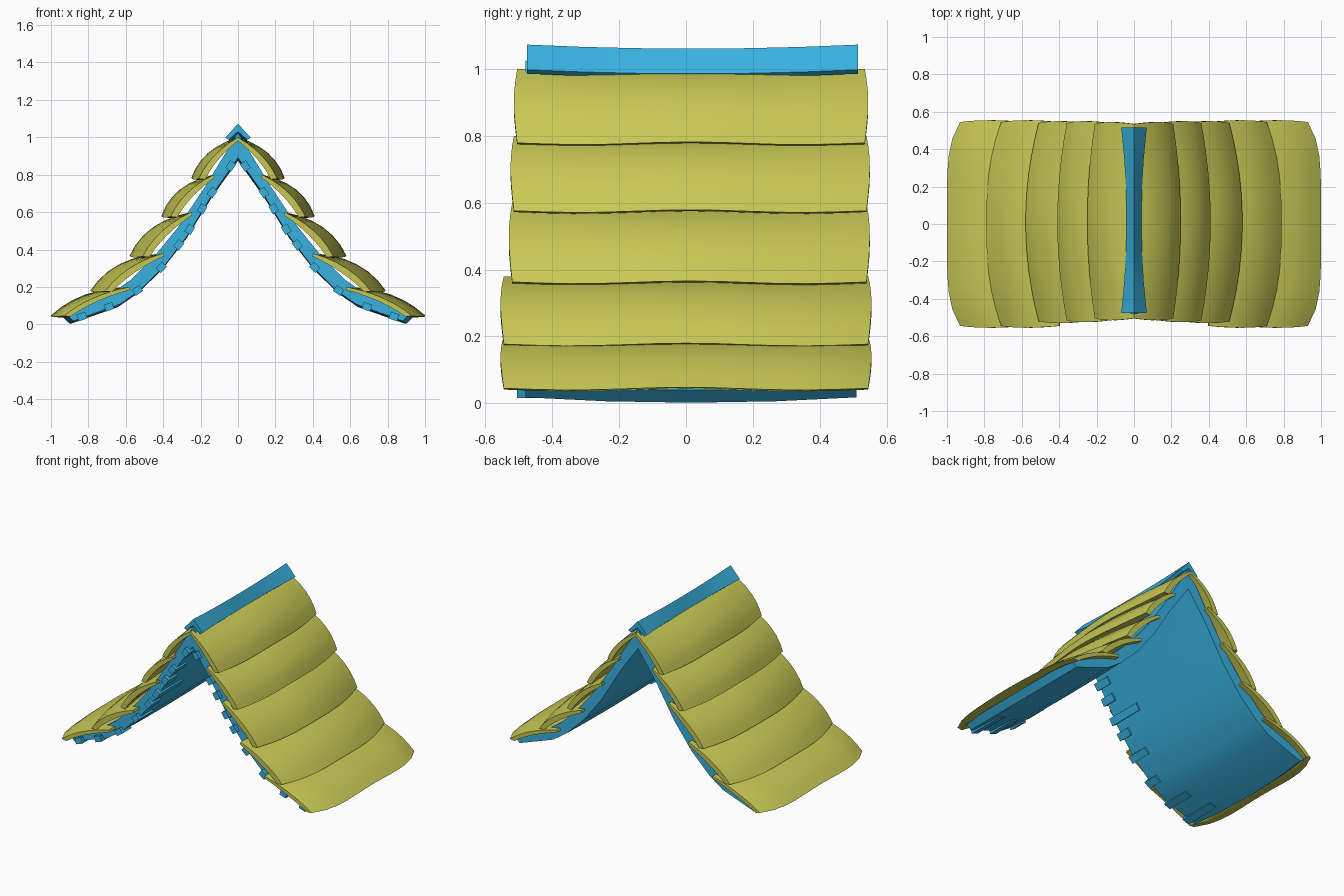
import bpy, bmesh, math
from mathutils import Vector

cube = bpy.data.objects.get("Cube")
if cube:
    bpy.data.objects.remove(cube, do_unlink=True)


def material(name, colour):
    m = bpy.data.materials.new(name)
    m.use_nodes = True
    m.diffuse_color = (*colour, 1)
    m.node_tree.nodes["Principled BSDF"].inputs["Base Color"].default_value = (*colour, 1)
    return m


STRAW = material("straw yellow", (0.58, 0.58, 0.092))
BLUE = material("painted blue", (0.04, 0.44, 0.74))


def loft(name, sections, mat):
    """Closed solid through rings of (x, y, z) points."""
    bm = bmesh.new()
    rings = [[bm.verts.new(p) for p in s] for s in sections]
    n = len(rings[0])
    for a, b in zip(rings, rings[1:]):
        for i in range(n):
            j = (i + 1) % n
            bm.faces.new((a[i], a[j], b[j], b[i]))
    bm.faces.new(rings[0])
    bm.faces.new(rings[-1])
    bmesh.ops.recalc_face_normals(bm, faces=bm.faces)
    me = bpy.data.meshes.new(name)
    bm.to_mesh(me)
    bm.free()
    me.materials.append(mat)
    ob = bpy.data.objects.new(name, me)
    bpy.context.collection.objects.link(ob)
    bpy.ops.object.select_all(action='DESELECT')
    ob.select_set(True)
    bpy.context.view_layer.objects.active = ob
    bpy.ops.object.shade_smooth_by_angle(angle=math.radians(35))
    return ob


def both_sides(half):
    """Mirror a half profile that starts on the centre line."""
    return [(-x, z) for x, z in half[:0:-1]] + half


# Curved roof deck, bowed outward halfway along its length
OUTER = [(0, 1.025), (.18, .73), (.32, .52), (.45, .36), (.57, .24), (.67, .17), (.92, .055)]
INNER = [(0, .89), (.14, .69), (.27, .475), (.40, .305), (.53, .178), (.63, .108), (.88, .018)]
deck = both_sides(OUTER) + both_sides(INNER)[::-1]
sections = []
for y in (-.48, -.24, .015, .27, .51):
    bow = 1 - ((y - .015) / .495) ** 2
    sections.append([(x * (1 + .02 * bow), y, z - .016 * bow) for x, z in deck])
loft("roof_deck", sections, BLUE)

# Ridge cap, pinched and sagging in the middle
cap = both_sides([(0, 1.073), (.068, .998), (.05, .986)]) + [(0, 1.03)]
sections = []
for i in range(7):
    t = i / 3 - 1
    pinch = .58 + .42 * t * t
    sections.append([(x * pinch, .02 + .495 * t, z - .012 * (1 - t * t))
                     for x, z in cap])
loft("ridge_cap", sections, BLUE)


# Thatch courses: upper edge, lower lip, bulge, end taper, taper power, front y, back y
COURSES = [
    ((0, 1.0), (.25, .778), .085, .04, 2, -.505, .535),
    ((.13, .80), (.41, .575), .10, .05, 2, -.515, .54),
    ((.25, .60), (.58, .362), .105, .07, 2, -.52, .54),
    ((.40, .38), (.79, .176), .11, .08, 2.5, -.545, .545),
    ((.58, .20), (1.0, .044), .085, .07, 5, -.545, .545),
]
STEPS = 7


def bezier(a, c, b, t):
    return a * (1 - t) ** 2 + c * 2 * t * (1 - t) + b * t * t


def course_ring(top, lip, bulge, taper, power, y, t, side):
    top, lip = Vector(top), Vector(lip)
    end = abs(t) ** power
    chord = (lip - top).normalized()
    normal = Vector((-chord.y, chord.x))
    ring = []
    for inside in (False, True):
        a, b, swell = top.copy(), lip.copy(), bulge * (1 - .45 * end)
        if inside:
            # Underside thins toward the ends
            a += Vector((-.005, -.015))
            b += Vector((-.05 + .015 * end, -.004))
            swell = .03
        ctrl = a.lerp(b, .56) + normal * swell
        pts = []
        for i in range(STEPS):
            u = i / (STEPS - 1)
            p = bezier(a, ctrl, b, u)
            # Ends fray outward between the upper edge and the lip
            fray = math.copysign(.01 * math.sin(math.pi * u), t) * end
            z = p.y + .004 * math.cos(5 * t) * u
            pts.append((side * (p.x - taper * end * u), y + fray, z))
        ring += pts[::-1] if inside else pts
    return ring


for label, side in (("left", 1), ("right", -1)):
    for n, (top, lip, bulge, taper, power, y0, y1) in enumerate(COURSES):
        rings = []
        for i in range(13):
            t = i / 6 - 1
            y = y0 + (y1 - y0) * (t + 1) / 2
            rings.append(course_ring(top, lip, bulge, taper, power, y, t, side))
        loft(f"thatch_course_{n + 1}_{label}", rings, STRAW)

# Short battens under the deck, poking out past its front edge
BATTENS = [(.045, .3), (.18, .12), (.26, .1), (.36, .25), (.44, .1),
           (.56, .15), (.70, .1), (.84, .2), (.96, .26)]
path = [Vector(p) for p in INNER]
lengths = [(b - a).length for a, b in zip(path, path[1:])]


def along(f):
    """Point and direction at a fraction of the deck's underside."""
    d = f * sum(lengths)
    for a, b, l in zip(path, path[1:], lengths):
        if d <= l:
            break
        d -= l
    direction = (b - a).normalized()
    return a + direction * d, direction


for label, side in (("left", 1), ("right", -1)):
    for n, (f, length) in enumerate(BATTENS):
        p, d = along(f)
        out = Vector((-d.y, d.x))
        corners = [p + d * s * .024 + out * h
                   for s, h in ((-1, -.012), (1, -.012), (1, .026), (-1, .026))]
        loft(f"batten_{n + 1}_{label}",
             [[(side * c.x, y, c.y) for c in corners]
              for y in (-.505, -.505 + length)], BLUE)
